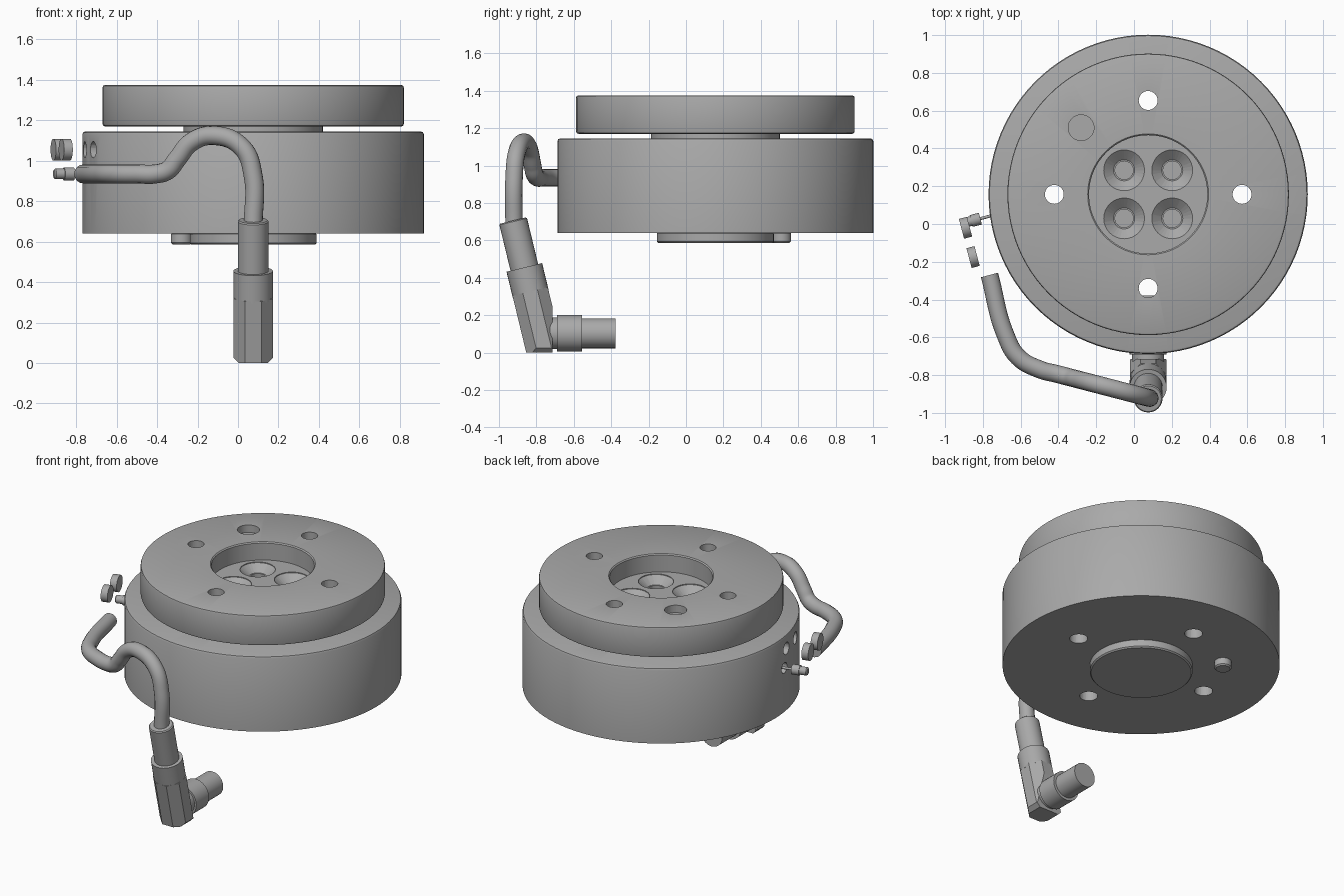
import bpy, bmesh, math
from mathutils import Vector, Matrix

if "Cube" in bpy.data.objects:
    bpy.data.objects.remove(bpy.data.objects["Cube"])

CX, CY = 0.075, 0.157
AXIS = Vector((CX, CY, 0))
UP = Vector((0, 0, 1))
INWARD = Vector((0.967, 0.255, 0))      # direction of the side ports

grey = bpy.data.materials.new("machined grey")
grey.use_nodes = True
COLOUR = (0.4, 0.4, 0.4, 1)
grey.diffuse_color = COLOUR
grey.node_tree.nodes["Principled BSDF"].inputs["Base Color"].default_value = COLOUR


def revolve(bm, profile, origin, direction=UP, sides=32):
    """Spin a (radius, height) profile about a line."""
    part = bmesh.new()
    verts = [part.verts.new((r, 0, h)) for r, h in profile]
    edges = [part.edges.new(pair) for pair in zip(verts, verts[1:])]
    bmesh.ops.spin(part, geom=verts + edges, cent=(0, 0, 0), axis=(0, 0, 1),
                   angle=math.tau, steps=sides, use_duplicate=False)
    bmesh.ops.remove_doubles(part, verts=part.verts, dist=0.0001)
    bmesh.ops.recalc_face_normals(part, faces=part.faces)
    turn = direction.to_track_quat('Z', 'Y').to_matrix().to_4x4()
    part.transform(Matrix.Translation(origin) @ turn)
    mesh = bpy.data.meshes.new("part")
    part.to_mesh(mesh)
    part.free()
    bm.from_mesh(mesh)
    bpy.data.meshes.remove(mesh)


def rod(radius, low, high, bevel=0):
    if not bevel:
        return [(0, low), (radius, low), (radius, high), (0, high)]
    return [(0, low), (radius - bevel, low), (radius, low + bevel),
            (radius, high - bevel), (radius - bevel, high), (0, high)]


def finish(bm, name, smooth=True):
    mesh = bpy.data.meshes.new(name)
    bm.to_mesh(mesh)
    bm.free()
    obj = bpy.data.objects.new(name, mesh)
    bpy.context.collection.objects.link(obj)
    mesh.materials.append(grey)
    if smooth:
        shade(obj)
    return obj


def select(obj):
    bpy.ops.object.select_all(action='DESELECT')
    obj.select_set(True)
    bpy.context.view_layer.objects.active = obj


def shade(obj):
    select(obj)
    bpy.ops.object.shade_smooth_by_angle(angle=math.radians(30))


def turned(name, profile, origin, direction=UP, sides=32):
    bm = bmesh.new()
    revolve(bm, profile, origin, direction, sides)
    return finish(bm, name)


def cut(obj, cutter_bm):
    cutter = finish(cutter_bm, "cutter", False)
    cutter.hide_render = True
    mod = obj.modifiers.new("holes", 'BOOLEAN')
    mod.operation, mod.solver, mod.object = 'DIFFERENCE', 'EXACT', cutter
    select(obj)
    bpy.ops.object.modifier_apply(modifier=mod.name)
    bpy.data.objects.remove(cutter)
    shade(obj)


def around(distance, start):
    return [AXIS + Matrix.Rotation(math.radians(start + 90 * i), 3, 'Z')
            @ Vector((distance, 0, 0)) for i in range(4)]


DISCS = [Vector((-0.892, -0.02, 1.055)), Vector((-0.852, -0.175, 1.055))]
PIN = Vector((-0.91, 0.003, 0.935))
KEY = Vector((-0.28, 0.51, 0))

# Main housing with mounting holes and side ports
body = turned("housing", [(0, 0.64), (0.845, 0.64), (0.845, 1.13), (0.84, 1.141),
                          (0.83, 1.145), (0, 1.145)], AXIS, sides=96)
holes = bmesh.new()
for p in around(0.497, 0):
    revolve(holes, rod(0.055, 0.5, 1.3), p)
for p in DISCS:
    revolve(holes, rod(0.04, 0.05, 0.2), p, INWARD)
revolve(holes, rod(0.035, 0.08, 0.22), PIN, INWARD)
cut(body, holes)

# Top flange with recessed centre
flange = turned("top_flange", [(0, 1.17), (0.733, 1.17), (0.742, 1.174), (0.745, 1.183),
                               (0.745, 1.362), (0.742, 1.371), (0.733, 1.375),
                               (0.32, 1.375), (0.313, 1.368), (0.313, 1.255), (0, 1.255)],
                AXIS, sides=96)
holes = bmesh.new()
for p in around(0.497, 0):
    revolve(holes, rod(0.05, 1.1, 1.5), p)
for p in around(0.18, 45):
    revolve(holes, [(0, 1.1), (0.048, 1.1), (0.048, 1.205), (0.056, 1.205),
                    (0.108, 1.25), (0.108, 1.3), (0, 1.3)], p)
revolve(holes, rod(0.068, 1.325, 1.5), KEY)
cut(flange, holes)

# Neck, lower boss and locating pin
turned("neck", rod(0.345, 1.14, 1.172), AXIS, sides=64)
turned("centre_boss", rod(0.313, 0.585, 0.645, 0.008), AXIS, sides=64)
turned("locating_pin", rod(0.052, 0.587, 0.645, 0.008), KEY)

# Loose port plugs and pin beside the housing
for i, p in enumerate(DISCS):
    turned(f"port_plug_{i + 1}", rod(0.054, -0.022, 0.022), p, INWARD)
turned("side_pin", [(0, 0), (0.02, 0), (0.026, 0.006), (0.026, 0.05), (0.032, 0.05),
                    (0.032, 0.1), (0.008, 0.1), (0.008, 0.2), (0, 0.2)], PIN, INWARD)

# Bent cable
path = [(-0.765, -0.27, 0.935), (-0.68, -0.588, 0.935), (-0.613, -0.705, 0.935),
        (-0.496, -0.771, 0.935)]
arch = [(-0.41, 0.935), (-0.346, 0.954), (-0.303, 1.006), (-0.229, 1.093), (-0.12, 1.125),
        (0.02, 1.066), (0.075, 0.925), (0.075, 0.68)]
path += [(x, -0.77 - 0.26 * (x + 0.5), z) for x, z in arch]
curve = bpy.data.curves.new("cable", 'CURVE')
curve.dimensions = '3D'
curve.bevel_depth, curve.bevel_resolution = 0.047, 6
curve.use_fill_caps = True
spline = curve.splines.new('BEZIER')
spline.bezier_points.add(len(path) - 1)
for point, co in zip(spline.bezier_points, path):
    point.co = co
    point.handle_left_type = point.handle_right_type = 'AUTO'
curve.materials.append(grey)
cable = bpy.data.objects.new("cable", curve)
bpy.context.collection.objects.link(cable)
select(cable)
bpy.ops.object.convert(target='MESH')
shade(bpy.context.object)

# Tilted strain relief and collar
TOP = Vector((CX, -0.925, 0.706))
DOWN = Vector((0, 0.235, -0.972))
turned("strain_relief", rod(0.076, 0, 0.27, 0.006), TOP, DOWN)
turned("connector_collar", rod(0.098, 0.258, 0.4), TOP, DOWN)

# Eight-sided elbow block, trimmed flat underneath and behind
bm = bmesh.new()
turn = DOWN.to_track_quat('Z', 'X').to_matrix().to_4x4()
bmesh.ops.create_cone(bm, cap_ends=True, segments=8, radius1=0.105, radius2=0.105, depth=0.6,
                      matrix=Matrix.Translation(TOP + DOWN * 0.69) @ turn
                      @ Matrix.Rotation(math.radians(22.5), 4, 'Z'))
trims = [((0, 0, 0), (0, 0, -1)), ((0, -0.715, 0), (0, 1, 0)),
         ((CX + 0.097, 0, 0.025), (1, 0, -1)), ((CX - 0.097, 0, 0.025), (-1, 0, -1))]
for co, normal in trims:
    bmesh.ops.bisect_plane(bm, geom=bm.verts[:] + bm.edges[:] + bm.faces[:],
                           plane_co=co, plane_no=normal, clear_outer=True)
    bmesh.ops.holes_fill(bm, edges=[e for e in bm.edges if e.is_boundary])
bmesh.ops.recalc_face_normals(bm, faces=bm.faces)
finish(bm, "elbow_block", False)

# Horizontal plug
turned("plug", [(0, -0.08), (0.085, -0.08), (0.085, 0.025), (0.098, 0.025), (0.098, 0.16),
                (0.08, 0.16), (0.08, 0.337), (0, 0.337)],
       Vector((CX, -0.715, 0.103)), Vector((0, 1, 0)))
